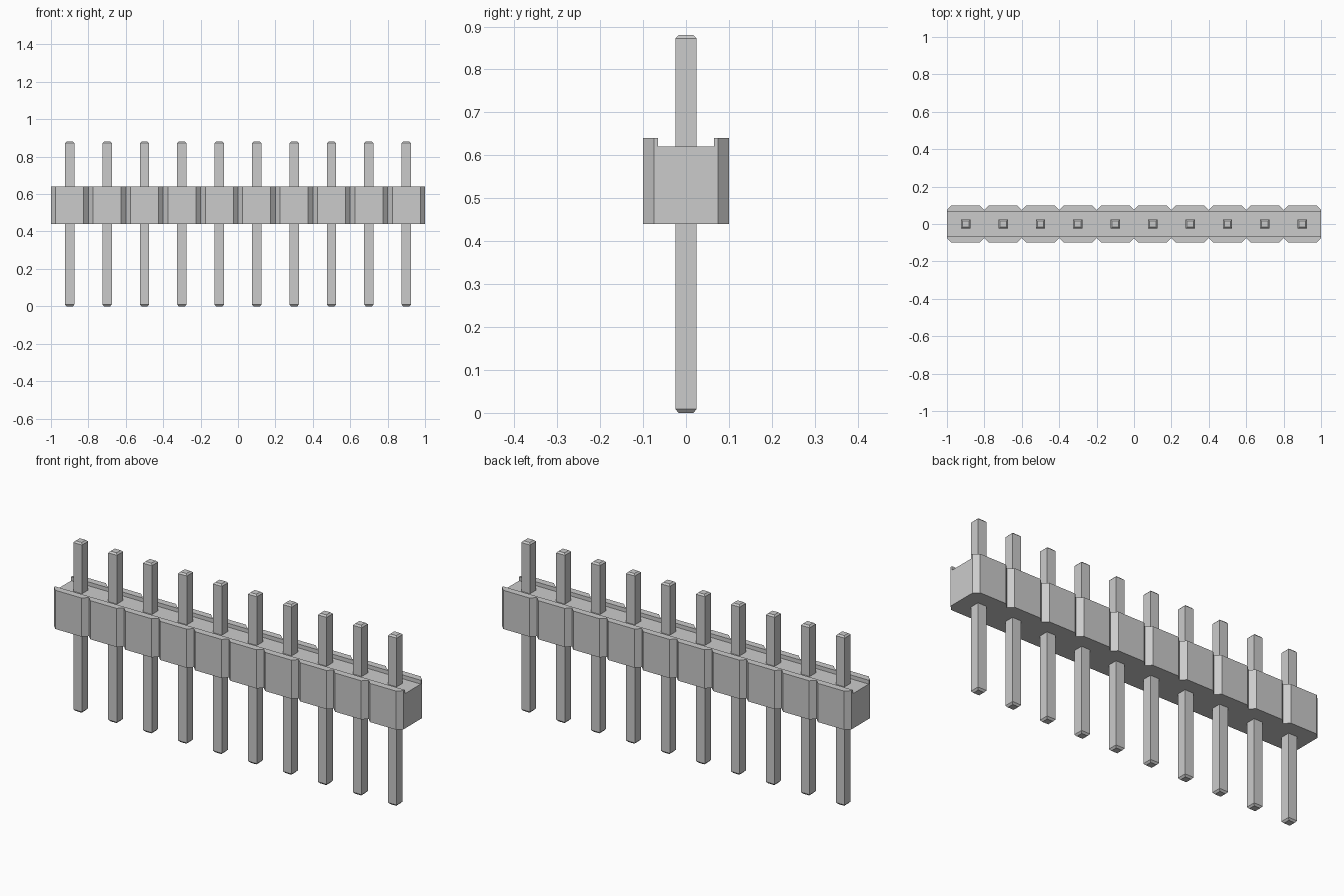
import bpy
import bmesh

COUNT = 10                 # pins in the row
PITCH = 0.2
HALF = COUNT * PITCH / 2
DEPTH = 0.1                # half depth of the housing
NOTCH = 0.025              # chamfer between neighbouring segments
RAIL = 0.065               # inner wall of the raised rails
BOTTOM, FLOOR, TOP = 0.44, 0.62, 0.64

cube = bpy.data.objects.get("Cube")
if cube:
    bpy.data.objects.remove(cube, do_unlink=True)

grey = bpy.data.materials.new("plain grey")
grey.use_nodes = True
colour = (0.6, 0.6, 0.6, 1)
grey.diffuse_color = colour
grey.node_tree.nodes["Principled BSDF"].inputs["Base Color"].default_value = colour


def finish_mesh(bm, name):
    bmesh.ops.recalc_face_normals(bm, faces=bm.faces)
    mesh = bpy.data.meshes.new(name)
    bm.to_mesh(mesh)
    bm.free()
    mesh.materials.append(grey)
    return mesh


def add_object(name, mesh, location=(0, 0, 0)):
    obj = bpy.data.objects.new(name, mesh)
    obj.location = location
    bpy.context.collection.objects.link(obj)
    return obj


def raise_faces(bm, faces, height, keep=False):
    """Extrude faces straight up and return the raised caps."""
    out = bmesh.ops.extrude_face_region(bm, geom=faces, use_keep_orig=keep)["geom"]
    verts = [g for g in out if isinstance(g, bmesh.types.BMVert)]
    bmesh.ops.translate(bm, verts=verts, vec=(0, 0, height))
    return [g for g in out if isinstance(g, bmesh.types.BMFace)]


# Housing: notched front and back strips with a channel floor between them
bm = bmesh.new()
inner = {}
strips = []
for side in (-1, 1):
    points = [(-HALF, RAIL), (-HALF, DEPTH - NOTCH)]
    for i in range(COUNT):
        left, right = -HALF + i * PITCH, -HALF + (i + 1) * PITCH
        points += [(left + NOTCH, DEPTH), (right - NOTCH, DEPTH), (right, DEPTH - NOTCH)]
    points.append((HALF, RAIL))
    verts = [bm.verts.new((x, side * y, BOTTOM)) for x, y in points]
    inner[side] = (verts[0], verts[-1])
    strips.append(bm.faces.new(verts if side < 0 else verts[::-1]))
bm.faces.new((inner[-1][0], inner[-1][1], inner[1][1], inner[1][0]))
bmesh.ops.recalc_face_normals(bm, faces=bm.faces)
caps = raise_faces(bm, list(bm.faces), FLOOR - BOTTOM, keep=True)

# Raised rails on both sides of the channel
rails = [f for f in caps if abs(f.calc_center_median().y) > RAIL / 2]
raise_faces(bm, rails, TOP - FLOOR)
add_object("housing", finish_mesh(bm, "housing"))

# Square pin with tapered tips, lofted through square rings
bm = bmesh.new()
rings = []
for z, r in ((0, 0.017), (0.009, 0.025), (0.872, 0.025), (0.88, 0.017)):
    rings.append([bm.verts.new((x * r, y * r, z))
                  for x, y in ((-1, -1), (1, -1), (1, 1), (-1, 1))])
for low, high in zip(rings, rings[1:]):
    for i in range(4):
        j = (i + 1) % 4
        bm.faces.new((low[i], low[j], high[j], high[i]))
bm.faces.new(rings[0][::-1])
bm.faces.new(rings[-1])
pin_mesh = finish_mesh(bm, "pin")

# Row of pins
for i in range(COUNT):
    add_object(f"pin_{i + 1}", pin_mesh, (-HALF + (i + 0.5) * PITCH, 0, 0))
